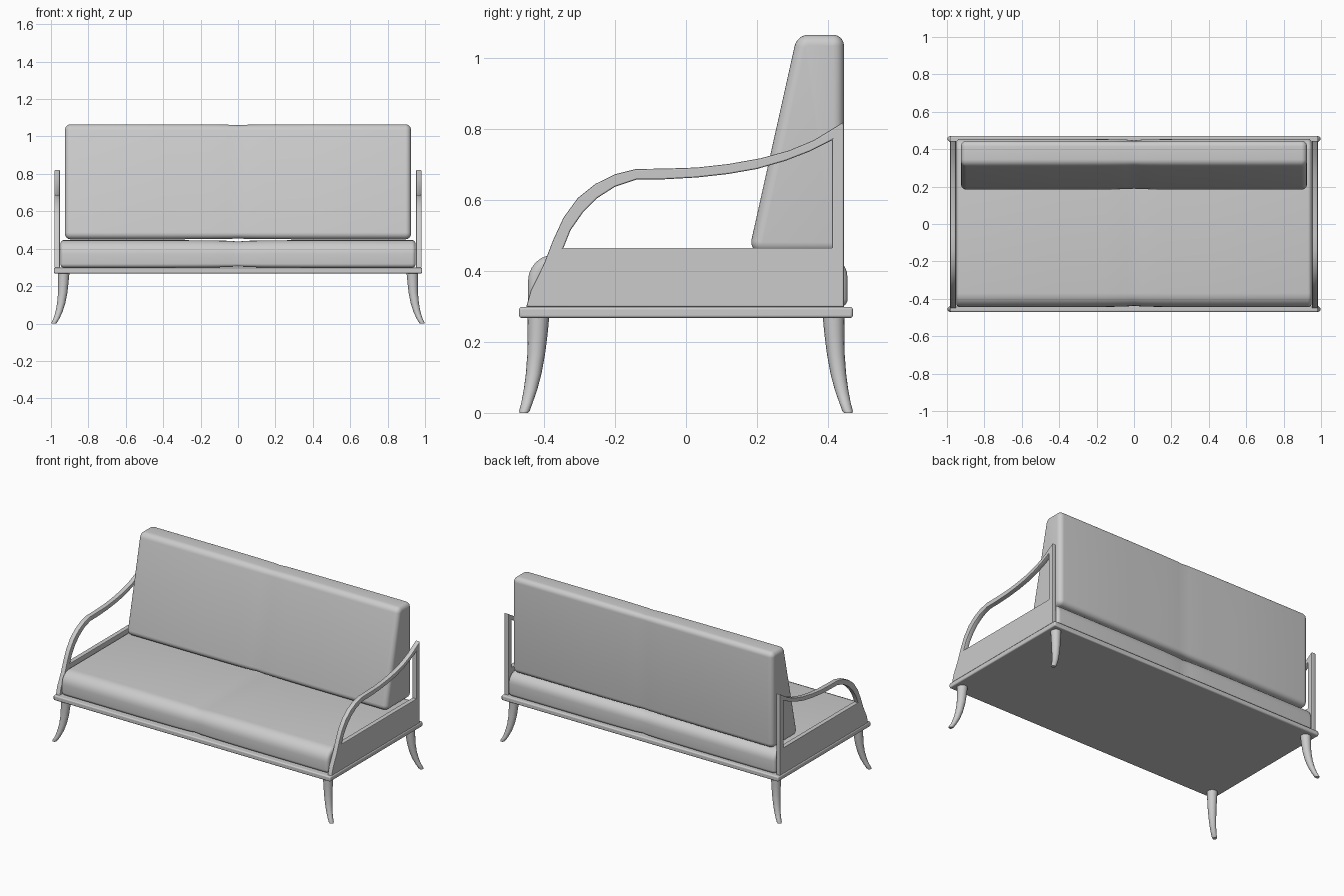
import bpy, bmesh, math
from mathutils import Vector

if "Cube" in bpy.data.objects:
    bpy.data.objects.remove(bpy.data.objects["Cube"])


def finish(obj, angle=35):
    bpy.ops.object.select_all(action='DESELECT')
    obj.select_set(True)
    bpy.context.view_layer.objects.active = obj
    bpy.ops.object.shade_smooth_by_angle(angle=math.radians(angle))


def loft(name, rings):
    """Skin a list of closed rings and cap both ends."""
    bm = bmesh.new()
    loops = [[bm.verts.new(p) for p in ring] for ring in rings]
    n = len(loops[0])
    for a, b in zip(loops, loops[1:]):
        for i in range(n):
            bm.faces.new((a[i], a[(i + 1) % n], b[(i + 1) % n], b[i]))
    bm.faces.new(loops[0][::-1])
    bm.faces.new(loops[-1])
    bmesh.ops.recalc_face_normals(bm, faces=bm.faces)
    me = bpy.data.meshes.new(name)
    bm.to_mesh(me)
    bm.free()
    obj = bpy.data.objects.new(name, me)
    bpy.context.collection.objects.link(obj)
    finish(obj)
    return obj


def cushion(name, corners, half_width, end_r, dip, steps=6):
    """Rounded y-z section (y, z, radius; counter-clockwise) swept along x."""
    pts = [Vector(c[:2]) for c in corners]
    arcs = []
    for i, p in enumerate(pts):
        d1 = (p - pts[i - 1]).normalized()
        d2 = (pts[(i + 1) % len(pts)] - p).normalized()
        n1, n2 = Vector((d1.y, -d1.x)), Vector((d2.y, -d2.x))
        r = corners[i][2]
        centre = p - (n1 + n2) * (r / (1 + n1.dot(n2)))
        for k in range(steps + 1):
            arcs.append((centre, r, n1.slerp(n2, k / steps)))
    stations = [(0, dip), (0.04, dip * 0.5), (0.15, dip * 0.2), (0.4, 0)]
    for k in range(steps + 1):
        a = math.pi / 2 * k / steps
        stations.append((half_width - end_r + end_r * math.sin(a),
                         end_r * (1 - math.cos(a))))
    stations = [(-x, i) for x, i in stations[:0:-1]] + stations
    rings = []
    for x, inset in stations:
        ring = [c + d * (r - inset) for c, r, d in arcs]
        rings.append([(x, q.x, q.y) for q in ring])
    return loft(name, rings)


# Base board
bpy.ops.mesh.primitive_cube_add(size=1, location=(0, 0, 0.283))
base = bpy.context.object
base.name = "base_board"
base.scale = (1.97, 0.94, 0.031)
bpy.ops.object.transform_apply(location=False, rotation=False, scale=True)
bev = base.modifiers.new("bevel", 'BEVEL')
bev.width, bev.segments = 0.007, 3
finish(base)

# Cushions
cushion("seat_cushion",
        [(-0.445, 0.298, 0.022), (0.455, 0.298, 0.022),
         (0.455, 0.446, 0.065), (-0.445, 0.446, 0.075)],
        0.95, 0.021, 0.008)
cushion("back_cushion",
        [(0.176, 0.45, 0.031), (0.445, 0.45, 0.031),
         (0.445, 1.065, 0.031), (0.313, 1.065, 0.04)],
        0.925, 0.03, 0.005)

# Side frames: curved arm, rear post and lower panel around an open window
outer = [(-0.45, 0.298), (-0.437, 0.345), (-0.40, 0.42), (-0.375, 0.485),
         (-0.345, 0.55), (-0.305, 0.605), (-0.255, 0.645), (-0.20, 0.672),
         (-0.14, 0.687), (-0.06, 0.688), (0.03, 0.691), (0.12, 0.701),
         (0.21, 0.717), (0.29, 0.739), (0.36, 0.768), (0.445, 0.82),
         (0.445, 0.298)]
window = [(-0.345, 0.465), (-0.325, 0.515), (-0.29, 0.565), (-0.25, 0.605),
          (-0.20, 0.637), (-0.14, 0.657), (-0.06, 0.658), (0.03, 0.663),
          (0.12, 0.673), (0.20, 0.687), (0.28, 0.71), (0.35, 0.737),
          (0.411, 0.768), (0.411, 0.465)]
for side, sx in (("left", -1), ("right", 1)):
    cu = bpy.data.curves.new(side + "_arm_frame", 'CURVE')
    cu.dimensions, cu.fill_mode = '2D', 'BOTH'
    cu.extrude, cu.bevel_depth, cu.bevel_resolution = 0.011, 0.004, 1
    cu.offset = -0.004
    for loop in (outer, window):
        sp = cu.splines.new('POLY')
        sp.points.add(len(loop) - 1)
        for p, q in zip(sp.points, loop):
            p.co = (q[0], q[1], 0, 1)
        sp.use_cyclic_u = True
    arm = bpy.data.objects.new(side + "_arm_frame", cu)
    arm.rotation_euler = (math.pi / 2, 0, math.pi / 2)
    arm.location.x = sx * 0.967
    bpy.context.collection.objects.link(arm)
    bpy.ops.object.select_all(action='DESELECT')
    arm.select_set(True)
    bpy.context.view_layer.objects.active = arm
    bpy.ops.object.convert(target='MESH')
    finish(bpy.context.object)

# Splayed sabre legs: x, y, z, radius
path = [(0.932, 0.416, 0.272, 0.031), (0.934, 0.418, 0.22, 0.028),
        (0.937, 0.422, 0.165, 0.025), (0.945, 0.429, 0.11, 0.022),
        (0.956, 0.438, 0.065, 0.019), (0.970, 0.448, 0.028, 0.016),
        (0.982, 0.455, 0.006, 0.015), (0.985, 0.457, 0.0, 0.012)]
for end, sy in (("front", -1), ("back", 1)):
    for side, sx in (("left", -1), ("right", 1)):
        rings = [[(sx * x + r * math.cos(t * math.pi / 8),
                   sy * y + r * math.sin(t * math.pi / 8), z)
                  for t in range(16)] for x, y, z, r in path]
        loft(f"{end}_{side}_leg", rings)
